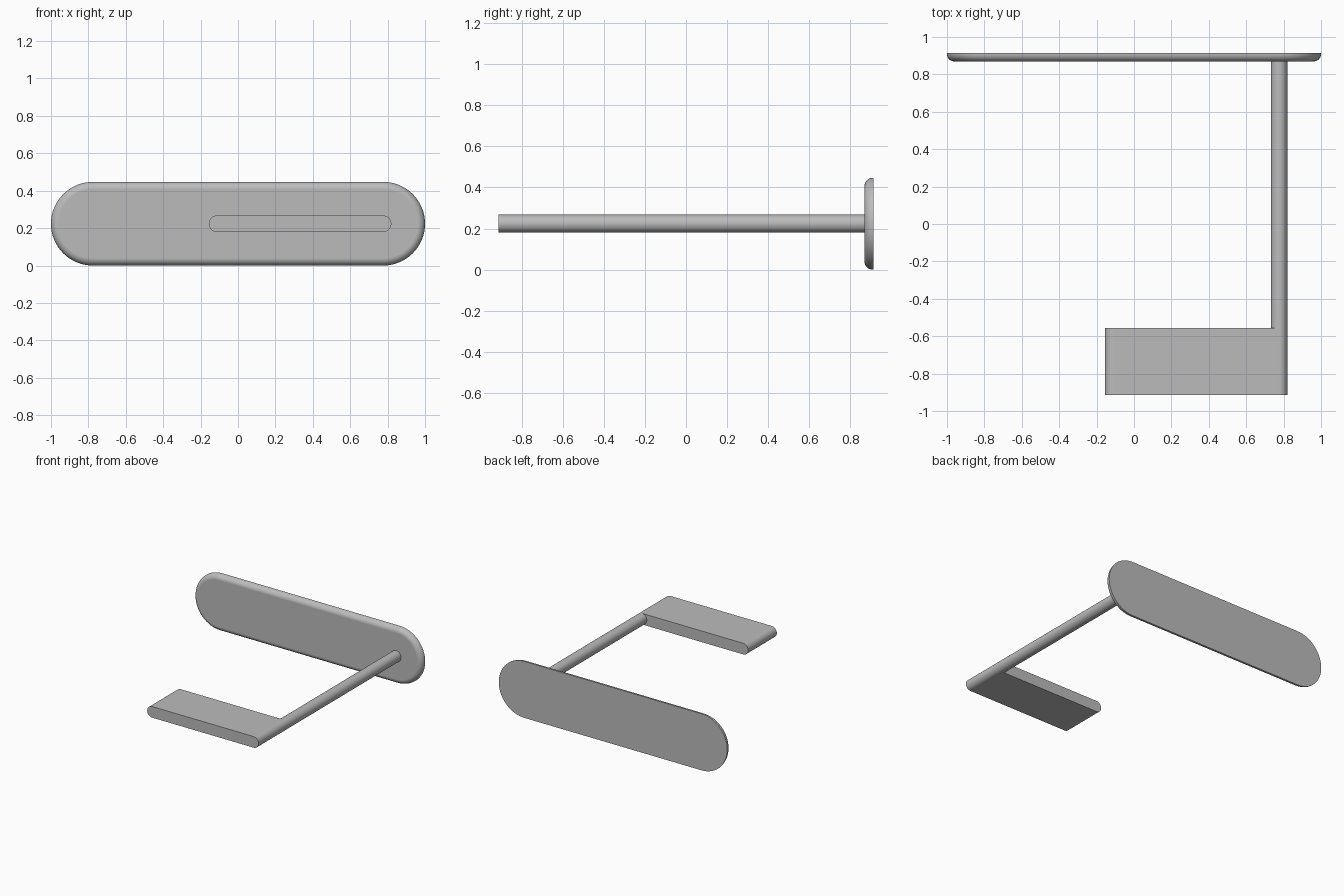
import bpy, bmesh
from math import sin, cos, pi

if "Cube" in bpy.data.objects:
    bpy.data.objects.remove(bpy.data.objects["Cube"])

CZ = 0.2235          # shared centre height
N = 32               # segments per half circle

grey = bpy.data.materials.new("mid_grey")
grey.diffuse_color = (0.5, 0.5, 0.5, 1)
grey.use_nodes = True
grey.node_tree.nodes["Principled BSDF"].inputs["Base Color"].default_value = grey.diffuse_color


def arc(cx, r, start):
    """Half circle in the x-z plane as (x, z) points, ends included."""
    return [(cx + r * cos(start + pi * i / N), CZ + r * sin(start + pi * i / N))
            for i in range(N + 1)]


def ring(bm, pts, y):
    return [bm.verts.new((x, y, z)) for x, z in pts]


def bridge(bm, a, b):
    n = len(a)
    for i in range(n):
        j = (i + 1) % n
        bm.faces.new((a[i], a[j], b[j], b[i]))


def finish(bm, name):
    bmesh.ops.recalc_face_normals(bm, faces=bm.faces)
    mesh = bpy.data.meshes.new(name)
    bm.to_mesh(mesh)
    bm.free()
    mesh.materials.append(grey)
    obj = bpy.data.objects.new(name, mesh)
    bpy.context.collection.objects.link(obj)
    bpy.ops.object.select_all(action='DESELECT')
    obj.select_set(True)
    bpy.context.view_layer.objects.active = obj
    bpy.ops.object.shade_smooth_by_angle(angle=0.52)
    # Large flat faces stay flat next to the rounded edges
    obj.modifiers.new("flat_faces", 'WEIGHTED_NORMAL').keep_sharp = True


# Wall plate: stadium slab with a rounded front edge and flat back
R, FRONT, BACK, FILLET = 0.2235, 0.869, 0.913, 0.04
half = 1 - R
bm = bmesh.new()
steps = [(FRONT + FILLET * (1 - cos(a)), FILLET * (1 - sin(a)))
         for a in (pi / 2 - pi / 2 * (10 - i) / 10 for i in range(11))] + [(BACK, 0)]
rings = [ring(bm, arc(half, R - inset, -pi / 2) + arc(-half, R - inset, pi / 2), y)
         for y, inset in steps]
for a, b in zip(rings, rings[1:]):
    bridge(bm, a, b)
bm.faces.new(rings[0])
bm.faces.new(rings[-1])
finish(bm, "back_plate")

# Paddle and rod as one body: the rod continues the paddle's round right edge
r, XL, XR = 0.044, -0.112, 0.776
bm = bmesh.new()
outline = arc(XR, r, -pi / 2) + arc(XL, r, pi / 2)
front = ring(bm, outline, -0.913)
back = ring(bm, outline, -0.555)
bridge(bm, front, back)
bm.faces.new(front)
# Shoulder face behind the paddle, cut out around the rod
inner = ring(bm, arc(XR, r, pi / 2)[1:-1], -0.555)
bm.faces.new(back[N:] + [back[0]] + inner[::-1])
# Rod running into the plate
rod_start = back[:N + 1] + inner
rod_end = ring(bm, [(v.co.x, v.co.z) for v in rod_start], 0.88)
bridge(bm, rod_start, rod_end)
bm.faces.new(rod_end)
finish(bm, "arm_with_paddle")
